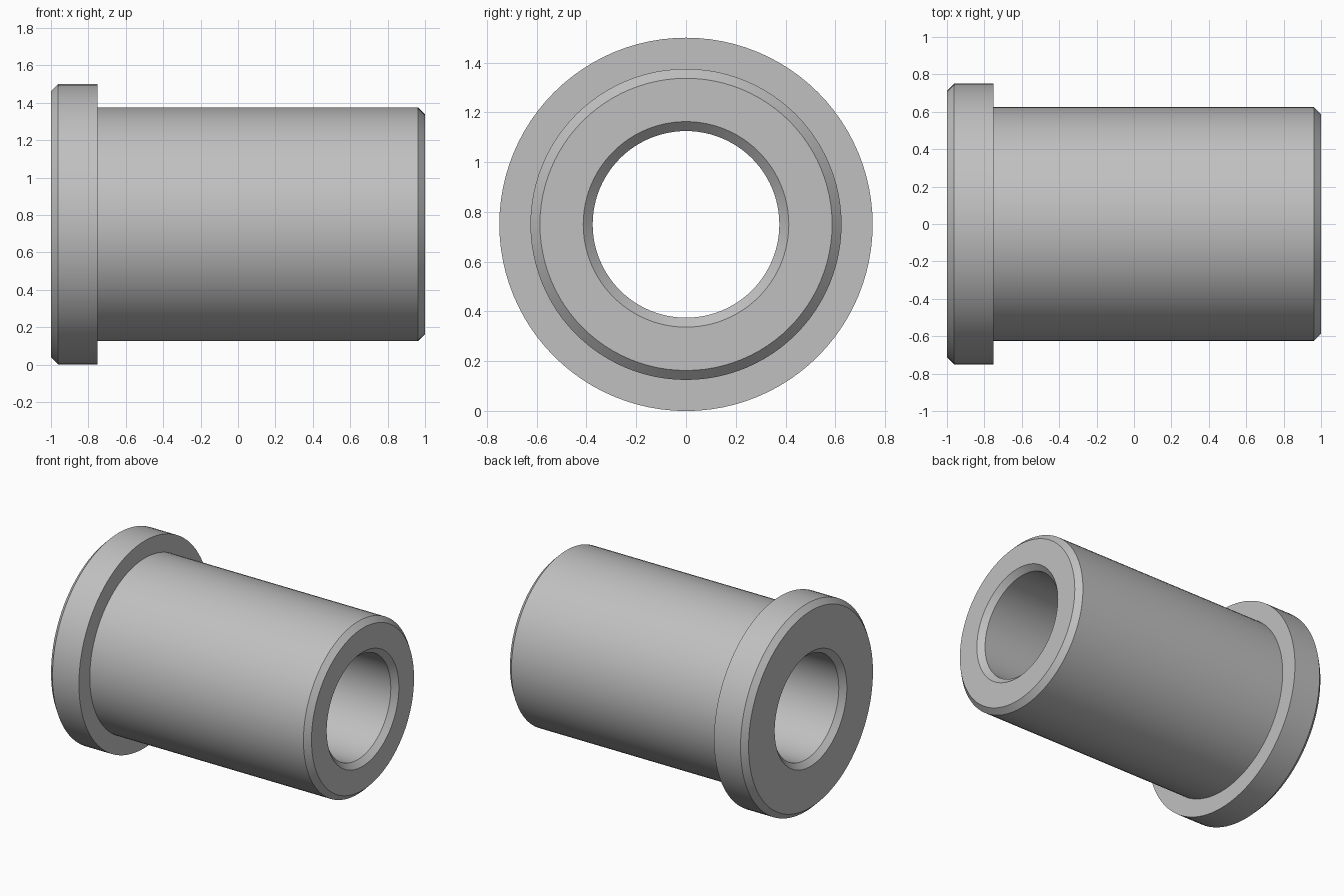
import bpy, bmesh, math
from mathutils import Matrix, Vector

cube = bpy.data.objects.get("Cube")
if cube:
    bpy.data.objects.remove(cube, do_unlink=True)

SEGMENTS = 96
AXIS_HEIGHT = 0.75
BORE, SLEEVE, FLANGE = 0.375, 0.625, 0.75
CHAMFER = 0.038
FLANGE_INNER_X = -0.75

# Plain grey material
metal = bpy.data.materials.new("grey_metal")
metal.use_nodes = True
colour = (0.53, 0.53, 0.53, 1)
metal.diffuse_color = colour
metal.node_tree.nodes["Principled BSDF"].inputs["Base Color"].default_value = colour

# Closed half section of the bushing: (x, radius)
section = [
    (-1 + CHAMFER, BORE),
    (-1, BORE + CHAMFER),
    (-1, FLANGE - CHAMFER),
    (-1 + CHAMFER, FLANGE),
    (FLANGE_INNER_X, FLANGE),
    (FLANGE_INNER_X, SLEEVE),
    (1 - CHAMFER, SLEEVE),
    (1, SLEEVE - CHAMFER),
    (1, BORE + CHAMFER),
    (1 - CHAMFER, BORE),
]

# Revolve the section around the x axis
bm = bmesh.new()
verts = [bm.verts.new((x, 0, r)) for x, r in section]
edges = [bm.edges.new((v, verts[i - 1])) for i, v in enumerate(verts)]
bmesh.ops.spin(bm, geom=verts + edges, cent=(0, 0, 0), axis=(1, 0, 0),
               angle=math.tau, steps=SEGMENTS, use_merge=True)
bmesh.ops.remove_doubles(bm, verts=bm.verts, dist=0.0001)
bmesh.ops.recalc_face_normals(bm, faces=bm.faces)
bmesh.ops.transform(bm, matrix=Matrix.Translation(Vector((0, 0, AXIS_HEIGHT))),
                    verts=bm.verts)

mesh = bpy.data.meshes.new("flanged_bushing")
bm.to_mesh(mesh)
bm.free()
mesh.materials.append(metal)
bushing = bpy.data.objects.new("flanged_bushing", mesh)
bpy.context.collection.objects.link(bushing)

# Smooth round walls, crisp chamfers
bpy.ops.object.select_all(action="DESELECT")
bushing.select_set(True)
bpy.context.view_layer.objects.active = bushing
bpy.ops.object.shade_smooth_by_angle(angle=math.radians(30))
